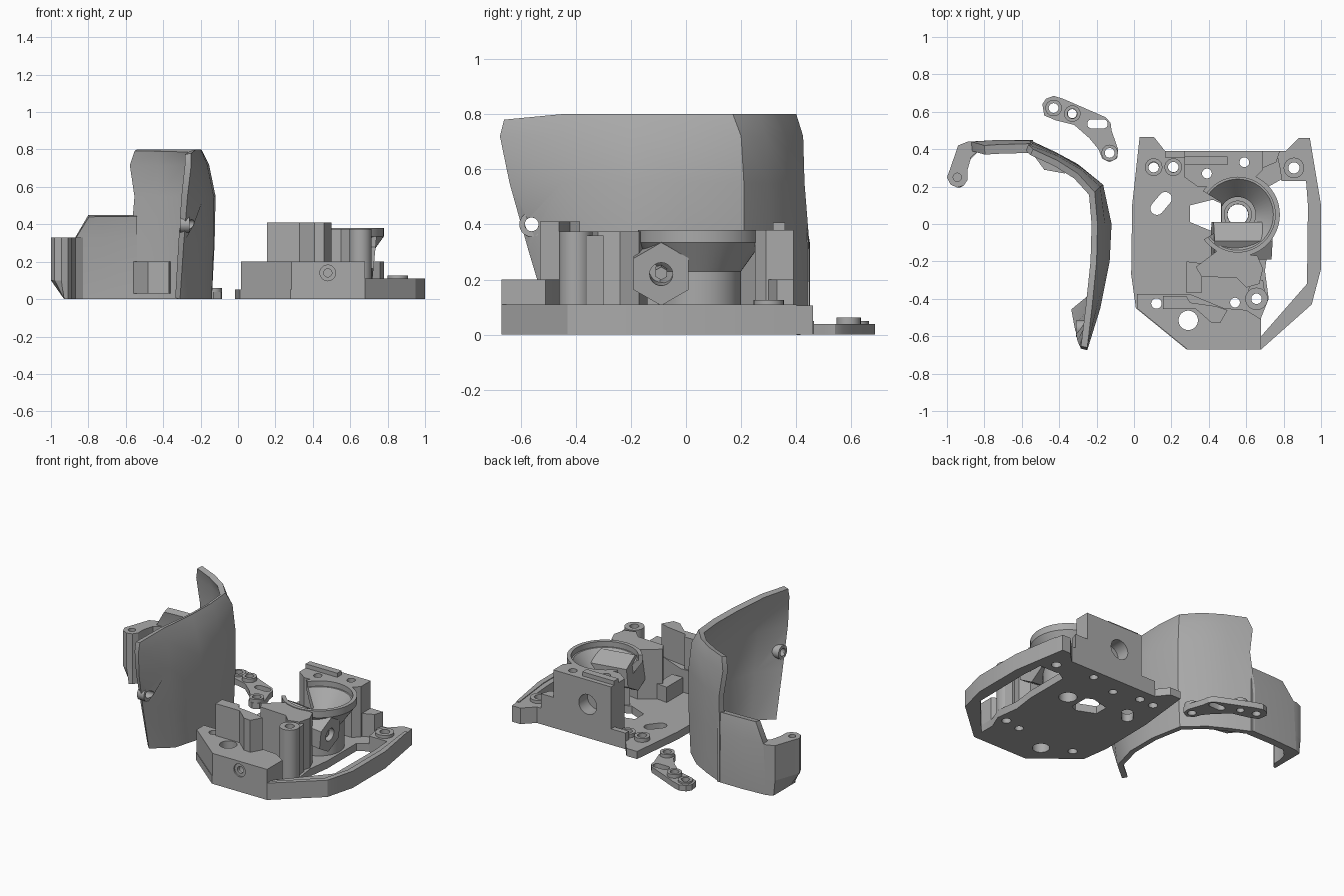
import bpy, bmesh, math
from mathutils import Matrix, Vector

if "Cube" in bpy.data.objects:
    bpy.data.objects.remove(bpy.data.objects["Cube"])

grey = bpy.data.materials.new("plain grey")
grey.diffuse_color = (0.40, 0.40, 0.40, 1)
grey.use_nodes = True
grey.node_tree.nodes["Principled BSDF"].inputs["Base Color"].default_value = grey.diffuse_color


def add(name, mesh):
    ob = bpy.data.objects.new(name, mesh)
    bpy.context.collection.objects.link(ob)
    mesh.materials.clear()
    mesh.materials.append(grey)
    return ob


def from_bm(name, bm):
    bmesh.ops.remove_doubles(bm, verts=bm.verts[:], dist=1e-4)
    bmesh.ops.recalc_face_normals(bm, faces=bm.faces[:])
    me = bpy.data.meshes.new(name)
    bm.to_mesh(me)
    bm.free()
    return add(name, me)


def baked(ob):
    bpy.context.view_layer.update()
    dg = bpy.context.evaluated_depsgraph_get()
    return bpy.data.meshes.new_from_object(ob.evaluated_get(dg))


def circle(x, y, r, n=24):
    return [(x + r * math.cos(2 * math.pi * i / n), y + r * math.sin(2 * math.pi * i / n)) for i in range(n)]


def slot(x, y, half, r, ang):
    pts = []
    for i in range(16):
        a = ang - math.pi / 2 + math.pi * (i if i < 8 else i - 1) / 7
        s = 1 if i < 8 else -1
        pts.append((x + s * half * math.cos(ang) + r * math.cos(a), y + s * half * math.sin(ang) + r * math.sin(a)))
    return pts


def slab(name, outline, z0, z1, holes=()):
    """Flat outline with holes, extruded from z0 to z1."""
    cu = bpy.data.curves.new(name, 'CURVE')
    cu.dimensions, cu.fill_mode, cu.extrude = '2D', 'BOTH', (z1 - z0) / 2
    for loop in [outline, *holes]:
        sp = cu.splines.new('POLY')
        sp.points.add(len(loop) - 1)
        for p, q in zip(sp.points, loop):
            p.co = (q[0], q[1], 0, 1)
        sp.use_cyclic_u = True
    tmp = bpy.data.objects.new(name, cu)
    bpy.context.collection.objects.link(tmp)
    me = baked(tmp)
    bpy.data.objects.remove(tmp)
    bm = bmesh.new()
    bm.from_mesh(me)
    bmesh.ops.translate(bm, verts=bm.verts[:], vec=(0, 0, (z0 + z1) / 2))
    return from_bm(name, bm)


def lathe(name, profile, matrix, n=40):
    """Closed radius/height profile turned about local z."""
    bm = bmesh.new()
    rings = [[bm.verts.new(matrix @ Vector((r * math.cos(2 * math.pi * i / n), r * math.sin(2 * math.pi * i / n), z)))
              for r, z in profile] for i in range(n)]
    m = len(profile)
    for i in range(n):
        a, b = rings[i], rings[(i + 1) % n]
        for j in range(m):
            bm.faces.new((a[j], b[j], b[(j + 1) % m], a[(j + 1) % m]))
    return from_bm(name, bm)


def rod(name, p, q, r, n=24):
    p, q = Vector(p), Vector(q)
    bm = bmesh.new()
    mat = Matrix.Translation((p + q) / 2) @ (q - p).to_track_quat('Z', 'Y').to_matrix().to_4x4()
    bmesh.ops.create_cone(bm, cap_ends=True, segments=n, radius1=r, radius2=r, depth=(q - p).length, matrix=mat)
    return from_bm(name, bm)


def cut(ob, cutter):
    m = ob.modifiers.new("cut", 'BOOLEAN')
    m.operation, m.object, m.solver = 'DIFFERENCE', cutter, 'EXACT'
    me = baked(ob)
    ob.modifiers.clear()
    ob.data = me
    bpy.data.objects.remove(cutter)


def sheet(name, rows, thickness):
    """Outer skin lofted through rows of points, thickened inwards."""
    bm = bmesh.new()
    g = [[bm.verts.new(p) for p in row] for row in rows]
    for a, b in zip(g, g[1:]):
        for i in range(len(a) - 1):
            bm.faces.new((a[i], b[i], b[i + 1], a[i + 1]))
    me = bpy.data.meshes.new(name)
    bm.to_mesh(me)
    bm.free()
    ob = add(name, me)
    m = ob.modifiers.new("wall", 'SOLIDIFY')
    m.thickness, m.offset, m.use_even_offset = thickness, -1, True
    me = baked(ob)
    ob.modifiers.clear()
    ob.data = me
    return ob


# ---- curved cover: tall wall
levels = [
    (0.0, [(-.56, .45), (-.42, .385), (-.3, .32), (-.18, .21), (-.14, 0), (-.14, -.2), (-.19, -.38), (-.31, -.48)]),
    (0.3, [(-.56, .45), (-.42, .385), (-.29, .31), (-.165, .21), (-.125, 0), (-.13, -.2), (-.18, -.42), (-.29, -.57)]),
    (0.55, [(-.54, .43), (-.41, .375), (-.28, .3), (-.165, .21), (-.12, 0), (-.13, -.2), (-.18, -.45), (-.27, -.64)]),
    (0.72, [(-.565, .425), (-.41, .365), (-.28, .29), (-.18, .2), (-.155, 0), (-.165, -.2), (-.2, -.45), (-.25, -.675)]),
    (0.8, [(-.54, .40), (-.41, .34), (-.3, .27), (-.21, .17), (-.195, 0), (-.2, -.2), (-.225, -.45), (-.25, -.66)])]
cover = sheet("cover_wall", [[(x, y, z if z < .8 or i < 7 else .78) for i, (x, y) in enumerate(pts)]
                             for z, pts in levels], .035)
cut(cover, rod("hole_cutter", (-.42, -.56, .4), (-.1, -.56, .4), .025))
lathe("cover_screw_boss", [(.025, 0), (.045, 0), (.045, .05), (.025, .05)],
      Matrix.Translation((-.31, -.56, .4)) @ Matrix.Rotation(math.pi / 2, 4, 'Y'), 20)

# ---- cover: low wall, inner ledge and end post
low = [(0.0, [(-.89, .44), (-.72, .45), (-.54, .45)]), (.33, [(-.87, .44), (-.72, .45), (-.54, .445)]),
       (.45, [(-.8, .42), (-.72, .425), (-.54, .43)])]
sheet("cover_low_wall", [[(x, y, z) for x, y in pts] for z, pts in low], .05)
slab("cover_ledge", [(-.56, .40), (-.48, .29), (-.37, .27), (-.36, .32), (-.42, .36)], .03, .2)
post = [(-.89, .235), (-.91, .205), (-.945, .195), (-.98, .21), (-1, .25), (-.985, .29), (-.94, .42),
        (-.89, .44), (-.83, .44), (-.83, .39), (-.87, .36), (-.89, .29)]
slab("cover_post", post, .1, .33, [circle(-.945, .25, .022)])
foot = slab("cover_post_foot", post, 0, .1)
for v in foot.data.vertices:
    if v.co.z < .05:
        v.co.x = max(v.co.x, -.93)

# ---- loose link bracket
link_holes = [circle(-.43, .62, .026), circle(-.33, .59, .024), circle(-.13, .38, .026), slot(-.195, .535, .03, .025, 0)]
slab("link_plate", [(-.49, .64), (-.47, .67), (-.43, .685), (-.38, .67), (-.15, .57), (-.125, .54), (-.12, .5),
                    (-.085, .4), (-.09, .35), (-.13, .33), (-.17, .35), (-.19, .4), (-.24, .46), (-.32, .53),
                    (-.42, .555), (-.48, .58)], 0, .038, link_holes)
for i, (x, y, h) in enumerate([(-.43, .62, .05), (-.33, .59, .063), (-.13, .38, .06)]):
    slab(f"link_boss_{i + 1}", circle(x, y, .044), .038, h, [circle(x, y, .026)])

# ---- base floor with through holes
bowl_c = (.555, .05)
small = [circle(.12, -.425, .028), circle(.29, -.515, .052)]
column_hole = circle(.655, -.40, .028)
pentagon = [(.3, .1), (.42, .13), (.465, .11), (.465, -.02), (.42, -.04), (.3, .01)]
floor_holes = small + [circle(.54, -.42, .026), column_hole, circle(*bowl_c, .055), pentagon,
                       slot(.145, .11, .035, .035, math.radians(50)), circle(.105, .3, .028),
                       circle(.21, .305, .028), circle(.39, .27, .026), circle(.59, .33, .026)]
slab("base_floor", [(.03, .465), (.107, .465), (.166, .39), (.81, .39), (.79, .24), (.72, .2), (.72, -.1), (.7, -.25),
                    (.72, -.4), (.68, -.5), (.68, -.67), (.28, -.67), (.01, -.45), (-.015, -.27), (-.01, .1)],
     0, .05, floor_holes)
for i, x in enumerate((.105, .21)):
    slab(f"floor_ring_{i + 1}", circle(x, .304, .047), .05, .075, [circle(x, .304, .028)])

# ---- side rail with corner mount
slab("side_rail", [(.68, -.67), (.95, -.43), (1, -.24), (1, .1), (.94, .46), (.88, .46), (.81, .39), (.76, .39),
                   (.78, .3), (.79, .23), (.92, .23), (.93, .1), (.925, -.32), (.68, -.6)],
     0, .105, [circle(.855, .3, .03)])
slab("rail_lip", [(.68, -.67), (.95, -.43), (1, -.24), (1, .1), (.95, .4), (.93, .4), (.965, .1), (.965, -.24),
                  (.92, -.41), (.68, -.635)], .105, .11)
slab("corner_ring", circle(.855, .3, .055), .105, .125, [circle(.855, .3, .03)])

# ---- front block with a round port
front = slab("front_block", [(.015, -.375), (.015, -.45), (.285, -.67), (.68, -.67), (.68, -.51), (.6, -.46),
                             (.48, -.45), (.3, -.375)], .05, .2, small)
cut(front, rod("port_cutter", (.48, -.75, .14), (.48, -.56, .14), .042))
lathe("port_ring", [(.022, 0), (.042, 0), (.042, .02), (.022, .02)],
      Matrix.Translation((.48, -.64, .14)) @ Matrix.Rotation(math.pi / 2, 4, 'X'), 24)
slab("front_tower", [(.155, -.385), (.28, -.385), (.3, -.42), (.44, -.44), (.5, -.46), (.46, -.53), (.41, -.525),
                     (.36, -.48), (.33, -.455), (.155, -.455)], .05, .41)

# ---- middle wall, screw column and hexagonal screw housing
slab("middle_wall", [(.33, -.23), (.45, -.14), (.66, -.17), (.69, -.24), (.67, -.32), (.6, -.34), (.55, -.29),
                     (.36, -.28)], .05, .375)
slab("screw_column", circle(.655, -.40, .06), .05, .375, [column_hole])
slab("column_web", [(.62, -.3), (.69, -.3), (.7, -.37), (.61, -.37)], .05, .36)
slab("floor_step", [(.28, -.2), (.36, -.21), (.36, -.37), (.28, -.37)], .05, .15)
house = rod("screw_housing", (.42, -.09, .25), (.73, -.09, .22), .115, 6)
cut(house, rod("screw_cutter", (.6, -.09, .232), (.8, -.09, .213), .042))
rod("screw_head", (.58, -.09, .235), (.71, -.09, .222), .024, 6)

# ---- round bowl, open towards the pentagon window
bowl = lathe("bowl", [(.225, .38), (.225, .335), (.15, .23), (.15, .05), (.056, .05), (.056, .23), (.075, .23),
                      (.075, .2), (.095, .2), (.095, .235), (.19, .345), (.2, .345), (.2, .38)],
             Matrix.Translation((*bowl_c, 0)), 48)
cut(bowl, slab("window_cutter", [(.468, .115), (.468, -.025), (.28, -.14), (.28, .23)], -.1, .6))

# ---- rear housing with a large port facing backwards
rear = slab("rear_housing", [(.27, .39), (.27, .25), (.34, .2), (.42, .2), (.5, .255), (.65, .25), (.69, .29), (.69, .39)],
            .05, .38, [circle(.39, .27, .026), circle(.59, .33, .026)])
cut(rear, rod("rear_port_cutter", (.44, .5, .22), (.44, .3, .22), .065))
slab("rear_tab", [(.27, .36), (.5, .36), (.5, .315), (.27, .315)], .38, .407)
slab("rear_ledge", [(.166, .39), (.27, .39), (.27, .355), (.166, .355)], .05, .105)
slab("rear_web", [(.69, .39), (.78, .39), (.76, .33), (.69, .3)], .05, .2)

# ---- shading
for ob in bpy.context.scene.objects:
    ob.select_set(ob.type == 'MESH')
    bpy.context.view_layer.objects.active = ob
bpy.ops.object.shade_smooth_by_angle(angle=math.radians(30))
